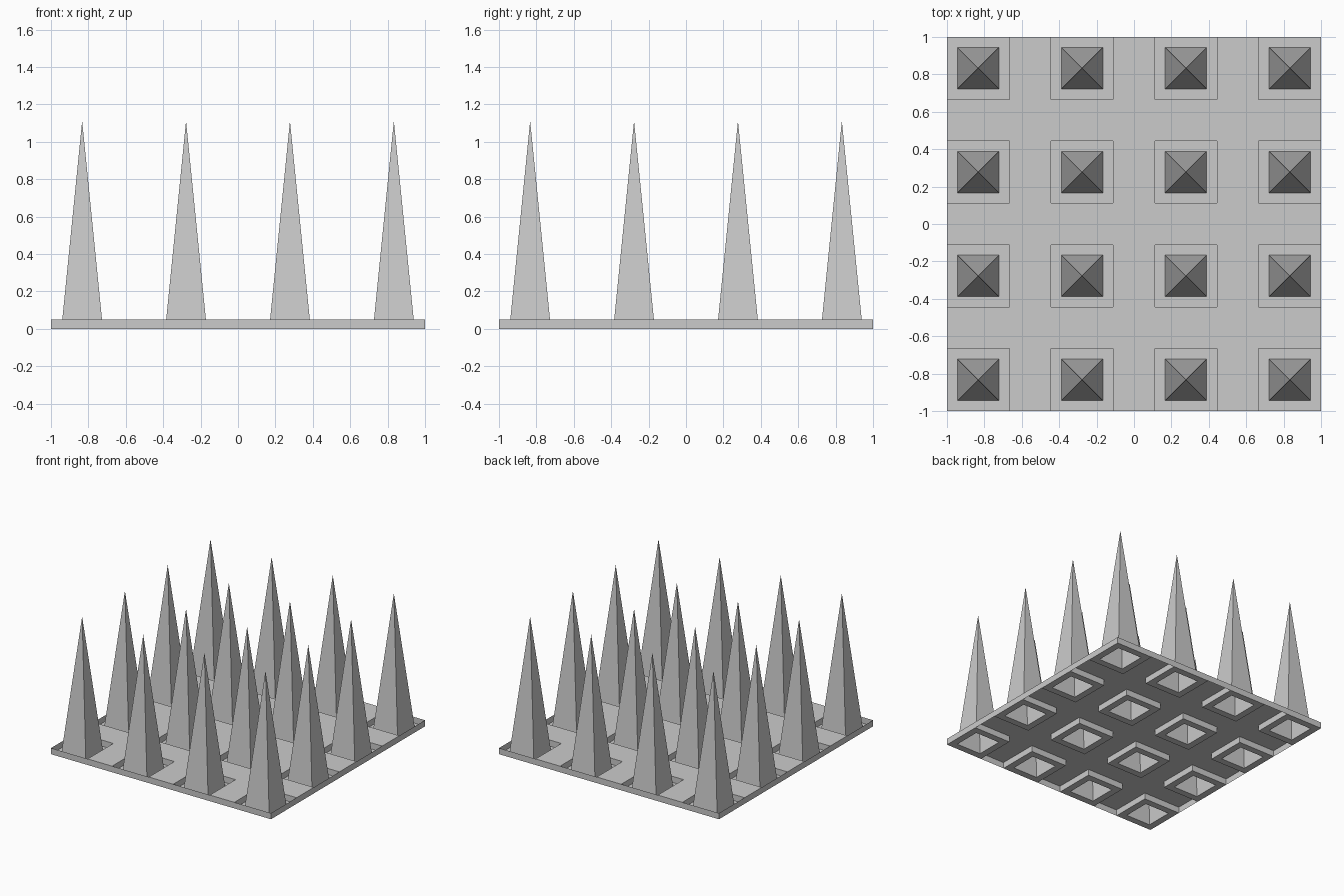
import bpy, bmesh

if "Cube" in bpy.data.objects:
    bpy.data.objects.remove(bpy.data.objects["Cube"])

N = 1 / 9                      # everything sits on a grid of ninths
RIM = 0.05                     # sheet height above the tray floors
APEX = 10 * N
CENTRES = [-7.5 * N, -2.5 * N, 2.5 * N, 7.5 * N]
LINES = sorted(c + s * 1.5 * N for c in CENTRES for s in (-1, 1))


def square(bm, x, y, half, z):
    return [bm.verts.new((x + sx * half, y + sy * half, z))
            for sx, sy in ((-1, -1), (1, -1), (1, 1), (-1, 1))]


def bridge(bm, outer, inner):
    for i in range(4):
        j = (i + 1) % 4
        bm.faces.new((outer[i], outer[j], inner[j], inner[i]))


def make_object(name, bm):
    bmesh.ops.remove_doubles(bm, verts=bm.verts[:], dist=1e-4)
    mesh = bpy.data.meshes.new(name)
    bm.to_mesh(mesh)
    bm.free()
    ob = bpy.data.objects.new(name, mesh)
    bpy.context.collection.objects.link(ob)


# Raised sheet between the trays, with a skirt folded down around its border
bm = bmesh.new()
for i in range(7):
    for j in range(7):
        if i % 2 or j % 2:
            x0, x1, y0, y1 = LINES[i], LINES[i + 1], LINES[j], LINES[j + 1]
            bm.faces.new([bm.verts.new((x, y, RIM)) for x, y in
                          ((x0, y0), (x1, y0), (x1, y1), (x0, y1))])
bmesh.ops.remove_doubles(bm, verts=bm.verts[:], dist=1e-4)
border = [e for e in bm.edges if any(
    all(abs(v.co[a] - s) < 1e-3 for v in e.verts) for a in (0, 1) for s in (-1, 1))]
skirt = bmesh.ops.extrude_edge_only(bm, edges=border)["geom"]
bmesh.ops.translate(bm, vec=(0, 0, -RIM),
                    verts=[g for g in skirt if isinstance(g, bmesh.types.BMVert)])
bmesh.ops.recalc_face_normals(bm, faces=bm.faces[:])
make_object("raised_sheet", bm)

# Sunken square trays: walls and a floor ring around each spike
bm = bmesh.new()
for x in CENTRES:
    for y in CENTRES:
        top = square(bm, x, y, 1.5 * N, RIM)
        floor = square(bm, x, y, 1.5 * N, 0)
        bridge(bm, top, floor)
        bridge(bm, floor, square(bm, x, y, N, 0))
make_object("sunken_trays", bm)

# Hollow four-sided spikes, open underneath
bm = bmesh.new()
for x in CENTRES:
    for y in CENTRES:
        base = square(bm, x, y, N, 0)
        tip = bm.verts.new((x, y, APEX))
        for i in range(4):
            bm.faces.new((base[i], base[(i + 1) % 4], tip))
make_object("spikes", bm)
